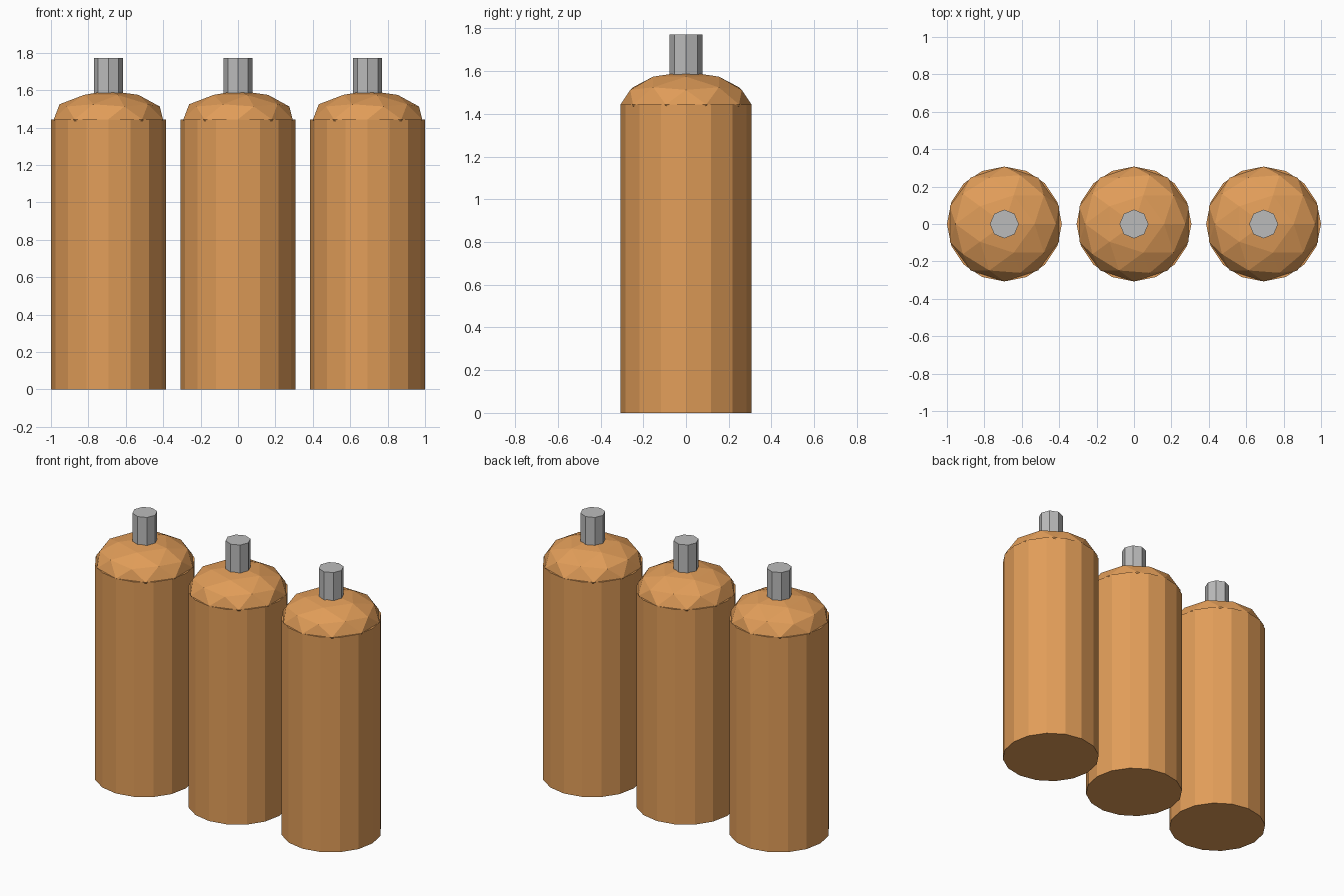
import bpy

cube = bpy.data.objects.get("Cube")
if cube:
    bpy.data.objects.remove(cube, do_unlink=True)


def material(name, color):
    mat = bpy.data.materials.new(name)
    mat.use_nodes = True
    mat.diffuse_color = color
    mat.node_tree.nodes["Principled BSDF"].inputs["Base Color"].default_value = color
    return mat


def finish(name, mat):
    obj = bpy.context.object
    obj.name = name
    obj.data.materials.append(mat)
    return obj


def prism(name, mat, sides, radius, bottom, top, x):
    bpy.ops.mesh.primitive_cylinder_add(
        vertices=sides, radius=radius, depth=top - bottom,
        location=(x, 0, (bottom + top) / 2))
    return finish(name, mat)


copper = material("copper orange", (0.76, 0.34, 0.10, 1))
steel = material("steel grey", (0.50, 0.50, 0.50, 1))

RADIUS = 0.307
SHOULDER = 1.444
SPACING = 0.693

for side, place in ((-1, "right"), (0, "middle"), (1, "left")):
    x = side * SPACING

    # Straight tank body
    prism(f"{place}_tank_body", copper, 16, RADIUS, 0, SHOULDER, x)

    # Faceted, flattened shoulder dome
    bpy.ops.mesh.primitive_ico_sphere_add(
        subdivisions=2, radius=RADIUS, location=(x, 0, SHOULDER))
    dome = finish(f"{place}_tank_dome", copper)
    dome.scale.z = 0.5

    # Valve stem rising out of the dome
    prism(f"{place}_valve_stem", steel, 8, 0.077, SHOULDER + 0.1, 1.773, x)
